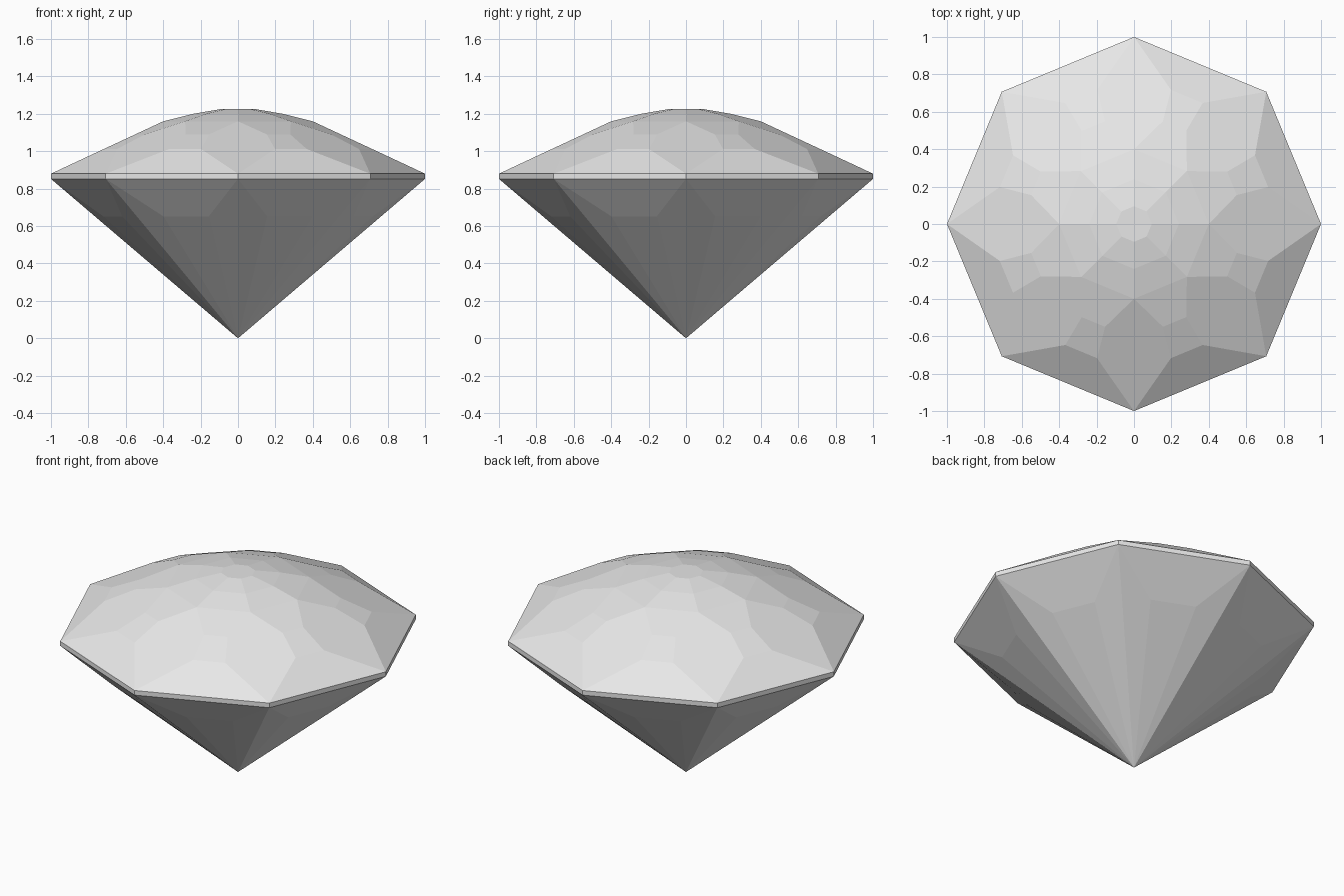
import bpy, bmesh
from math import cos, sin, radians
from mathutils import Vector

cube = bpy.data.objects.get("Cube")
if cube:
    bpy.data.objects.remove(cube)

SIDES = 8
STEP = 360 / SIDES

stone = bpy.data.materials.new("pale_grey_stone")
stone.use_nodes = True
colour = (0.8, 0.8, 0.8, 1)
stone.diffuse_color = colour
stone.node_tree.nodes["Principled BSDF"].inputs["Base Color"].default_value = colour

bm = bmesh.new()


def ring(radius, z, offset=0):
    """Eight vertices around the axis, turned by an offset in degrees."""
    angles = [radians(i * STEP + offset) for i in range(SIDES)]
    return [bm.verts.new((radius * cos(a), radius * sin(a), z)) for a in angles]


def pair(radius, z, offset):
    """Two rings mirrored about the middle of each side."""
    return ring(radius, z, offset), ring(radius, z, STEP - offset)


# Crown, from the table down to the girdle
table = ring(0.095, 1.225)
inner = ring(0.24, 1.2)
star = ring(0.4, 1.16)
upper_a, upper_b = pair(0.571, 1.09, 15.7)
lower_a, lower_b = pair(0.744, 1.012, 15.4)
girdle_top = ring(1, 0.88)

# Pavilion, from the girdle down to the point
girdle_base = ring(1, 0.852)
under_a, under_b = pair(0.737, 0.652, 12.2)
point = bm.verts.new((0, 0, 0))

bm.faces.new(table)
for i in range(SIDES):
    j = (i + 1) % SIDES
    h = i - 1
    facets = [
        # Flat bands around the table
        (table[i], inner[i], inner[j], table[j]),
        (inner[i], star[i], star[j], inner[j]),
        # Facets in the middle of each side
        (star[i], upper_a[i], upper_b[i], star[j]),
        (upper_a[i], lower_a[i], lower_b[i], upper_b[i]),
        (lower_a[i], girdle_top[i], girdle_top[j], lower_b[i]),
        # Long kite at each corner
        (star[i], upper_b[h], lower_b[h], girdle_top[i], lower_a[i], upper_a[i]),
        # Girdle edge
        (girdle_top[i], girdle_base[i], girdle_base[j], girdle_top[j]),
        # Pavilion facets running to the point
        (girdle_base[i], under_a[i], under_b[i], girdle_base[j]),
        (under_a[i], point, under_b[i]),
        (girdle_base[i], point, under_a[i]),
        (girdle_base[j], under_b[i], point),
    ]
    for facet in facets:
        bm.faces.new(facet)

bmesh.ops.recalc_face_normals(bm, faces=bm.faces)
mesh = bpy.data.meshes.new("cut_gem")
bm.to_mesh(mesh)
bm.free()
mesh.materials.append(stone)
gem = bpy.data.objects.new("cut_gem", mesh)
bpy.context.collection.objects.link(gem)
